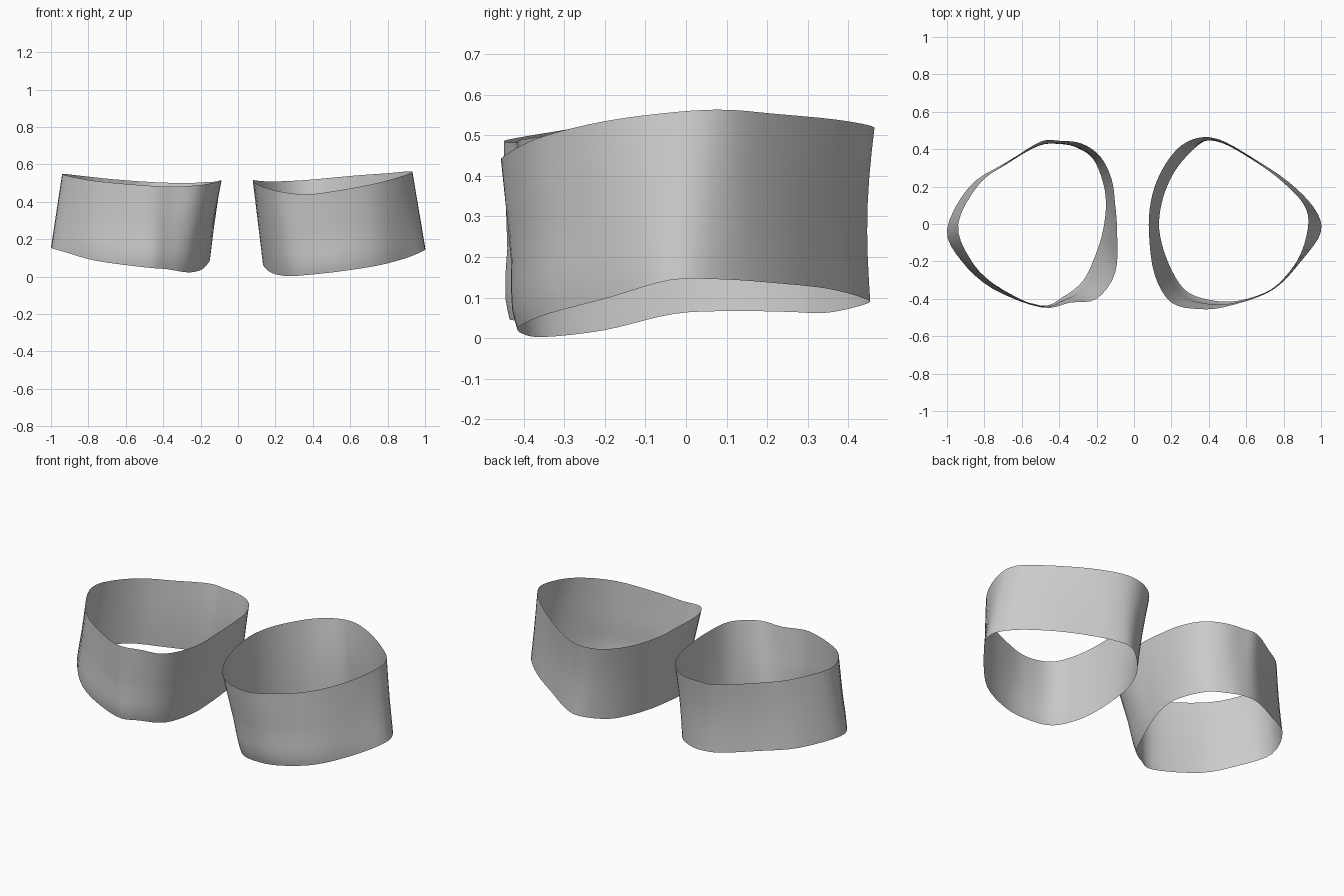
import bpy
import math
from mathutils import Vector

default_cube = bpy.data.objects.get("Cube")
if default_cube:
    bpy.data.objects.remove(default_cube, do_unlink=True)

# One plain grey for both cuffs
grey = bpy.data.materials.new("plain grey")
grey.use_nodes = True
colour = (0.6, 0.6, 0.6, 1)
grey.diffuse_color = colour
grey.node_tree.nodes["Principled BSDF"].inputs["Base Color"].default_value = colour

SPLITS = 4
LEVELS = (0, 0.05, 0.12, 0.25, 0.4, 0.55, 0.7, 0.85, 1)


def smooth_loop(points):
    """Closed Catmull-Rom curve through the given rim points."""
    points = [Vector(p) for p in points]
    count = len(points)
    loop = []
    for i in range(count):
        before, start, end, after = (points[(i + k) % count] for k in (-1, 0, 1, 2))
        for step in range(SPLITS):
            t = step / SPLITS
            loop.append(start + 0.5 * t * (
                (end - before)
                + t * (2 * before - 5 * start + 4 * end - after)
                + t * t * (3 * start - before - 3 * end + after)))
    return loop


def wall_point(low, high, t):
    """Point on the wall: slight waist at the back, tucked hem at the front."""
    point = low.lerp(high, t)
    back = max(0, point.y / 0.45)
    front = max(0, -point.y / 0.45)
    point.y -= 0.012 * back * math.sin(math.pi * t)
    point.y -= 0.01 * front * math.sin(math.pi * min(1, t * 3)) if t < 0.34 else 0
    return point


def make_cuff(name, bottom_rim, top_rim, flip):
    """Open, thin cuff lofted from its bottom rim to its top rim."""
    bottom, top = smooth_loop(bottom_rim), smooth_loop(top_rim)
    count = len(bottom)
    verts = [wall_point(low, high, t) for t in LEVELS for low, high in zip(bottom, top)]
    faces = []
    for row in range(len(LEVELS) - 1):
        for i in range(count):
            here, after = row * count + i, row * count + (i + 1) % count
            face = (here, here + count, after + count, after)
            faces.append(face[::-1] if flip else face)
    mesh = bpy.data.meshes.new(name)
    mesh.from_pydata(verts, [], faces)
    mesh.materials.append(grey)
    mesh.shade_smooth()
    cuff = bpy.data.objects.new(name, mesh)
    bpy.context.collection.objects.link(cuff)
    return cuff


# Rims run from the inner side, round the back, the outer side and the front
left_bottom = [
    (.135, -.03, .06), (.15, .12, .067), (.2, .25, .065), (.27, .35, .063),
    (.38, .445, .085), (.48, .44, .098), (.64, .35, .122), (.82, .23, .135),
    (.96, .09, .145), (1, -.04, .143), (.9, -.19, .1), (.75, -.34, .06),
    (.56, -.41, .03), (.4, -.405, .012), (.27, -.35, .003), (.18, -.2, .02)]
left_top = [
    (.08, -.05, .515), (.09, .12, .515), (.14, .27, .51), (.23, .4, .51),
    (.34, .46, .515), (.46, .45, .525), (.62, .36, .54), (.8, .22, .553),
    (.91, .1, .563), (.93, -.02, .558), (.87, -.2, .535), (.72, -.36, .495),
    (.5, -.44, .455), (.35, -.455, .44), (.2, -.42, .46), (.11, -.27, .49)]
right_bottom = [
    (-.165, -.03, .065), (-.15, .1, .09), (-.165, .22, .09), (-.22, .35, .085),
    (-.31, .41, .085), (-.4, .435, .09), (-.52, .42, .1), (-.7, .32, .12),
    (-.88, .2, .14), (-1, -.03, .155), (-.92, -.2, .13), (-.76, -.34, .085),
    (-.5, -.435, .05), (-.38, -.39, .04), (-.27, -.3, .023), (-.2, -.15, .035)]
right_top = [
    (-.09, -.05, .515), (-.1, .1, .513), (-.12, .24, .508), (-.18, .36, .505),
    (-.28, .43, .5), (-.4, .445, .503), (-.5, .44, .508), (-.66, .34, .52),
    (-.83, .21, .538), (-.94, 0, .55), (-.88, -.18, .532), (-.75, -.32, .51),
    (-.5, -.445, .488), (-.34, -.42, .482), (-.2, -.4, .49), (-.1, -.26, .508)]

make_cuff("left_cuff", left_bottom, left_top, False)
make_cuff("right_cuff", right_bottom, right_top, True)
